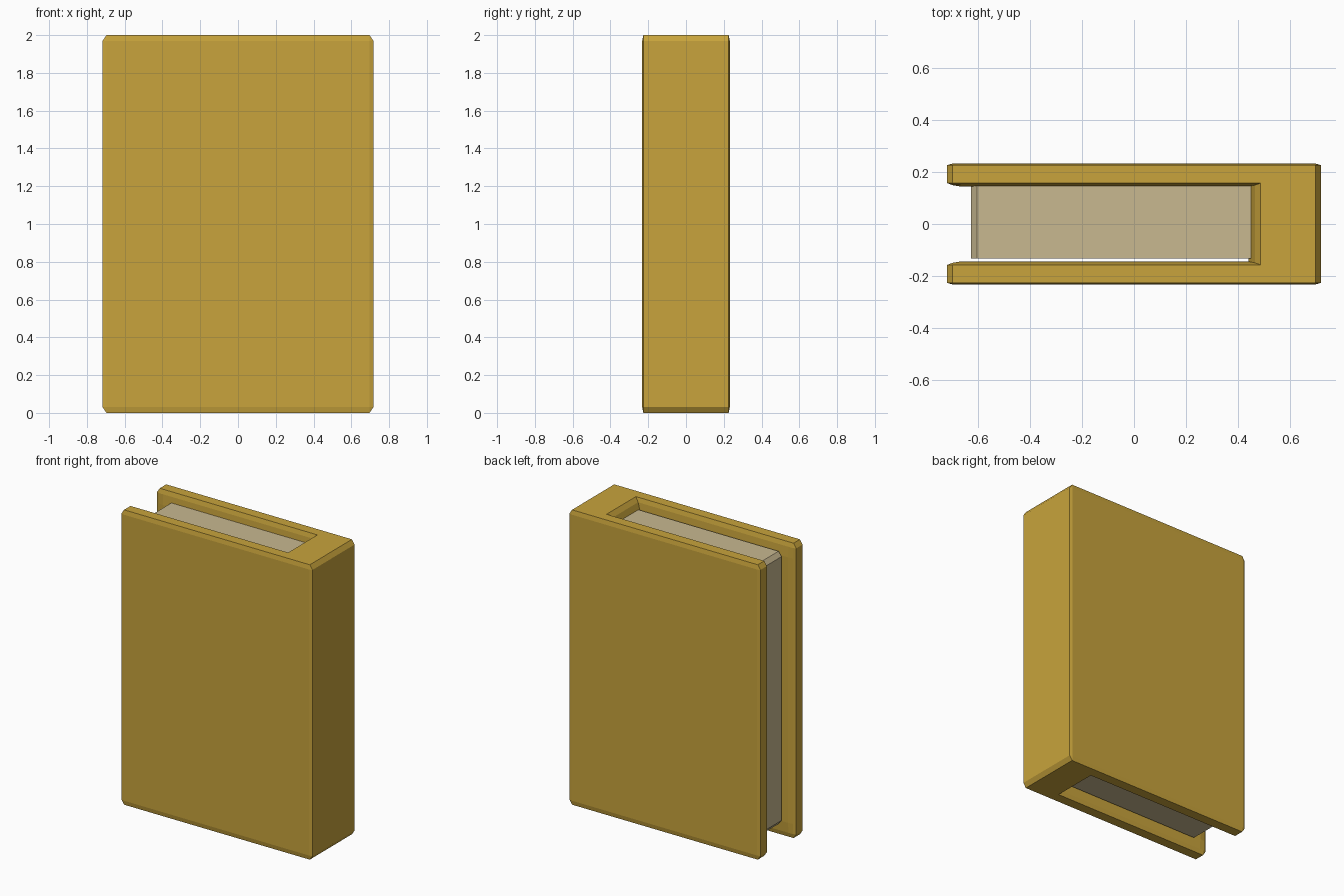
import bpy, bmesh

if "Cube" in bpy.data.objects:
    bpy.data.objects.remove(bpy.data.objects["Cube"])


def material(name, color):
    m = bpy.data.materials.new(name)
    m.diffuse_color = (*color, 1)
    m.use_nodes = True
    m.node_tree.nodes["Principled BSDF"].inputs["Base Color"].default_value = m.diffuse_color
    return m


def loft(name, rings, mat):
    """Skin a stack of equal-length rings and cap both ends."""
    bm = bmesh.new()
    rows = [[bm.verts.new(p) for p in ring] for ring in rings]
    n = len(rows[0])
    for a, b in zip(rows, rows[1:]):
        for i in range(n):
            j = (i + 1) % n
            bm.faces.new((a[i], a[j], b[j], b[i]))
    bm.faces.new(rows[0][::-1])
    bm.faces.new(rows[-1])
    bmesh.ops.remove_doubles(bm, verts=bm.verts, dist=0.0005)
    bmesh.ops.recalc_face_normals(bm, faces=bm.faces)
    me = bpy.data.meshes.new(name)
    bm.to_mesh(me)
    bm.free()
    me.materials.append(mat)
    ob = bpy.data.objects.new(name, me)
    bpy.context.collection.objects.link(ob)
    return ob


gold = material("cover_gold", (0.58, 0.37, 0.045))
paper = material("paper", (0.58, 0.48, 0.28))

# Cover: U-shaped section open towards -x, chamfered at every rim
CX, CY = 0.697, 0.226


def cover_ring(z, sx, sy, lip, inner_y, inner_x):
    half = [(sx, CY), (CX, sy), (-CX, sy), (-sx, CY),
            (-sx, 0.157), (-CX, lip), (-0.665, inner_y), (inner_x, inner_y)]
    return [(x, y, z) for x, y in half] + [(x, -y, z) for x, y in reversed(half)]


rim = (CX, CY, 0.157, 0.157, 0.486)
edge = (0.717, 0.232, 0.149, 0.149, 0.464)
body = (0.717, 0.232, 0.149, 0.144, 0.44)
levels = [(0, rim), (0.03, edge), (0.10, body),
          (1.90, body), (1.97, edge), (2.0, rim)]
loft("book_cover", [cover_ring(z, *p) for z, p in levels], gold)

# Page block: chamfered on the open edge, resting against the +y board
profile = [(-0.625, 0.11), (-0.602, 0.08), (0.45, 0.08),
           (0.45, 1.93), (-0.602, 1.93), (-0.625, 1.90)]
loft("page_block", [[(x, y, z) for x, z in profile] for y in (-0.132, 0.146)], paper)
